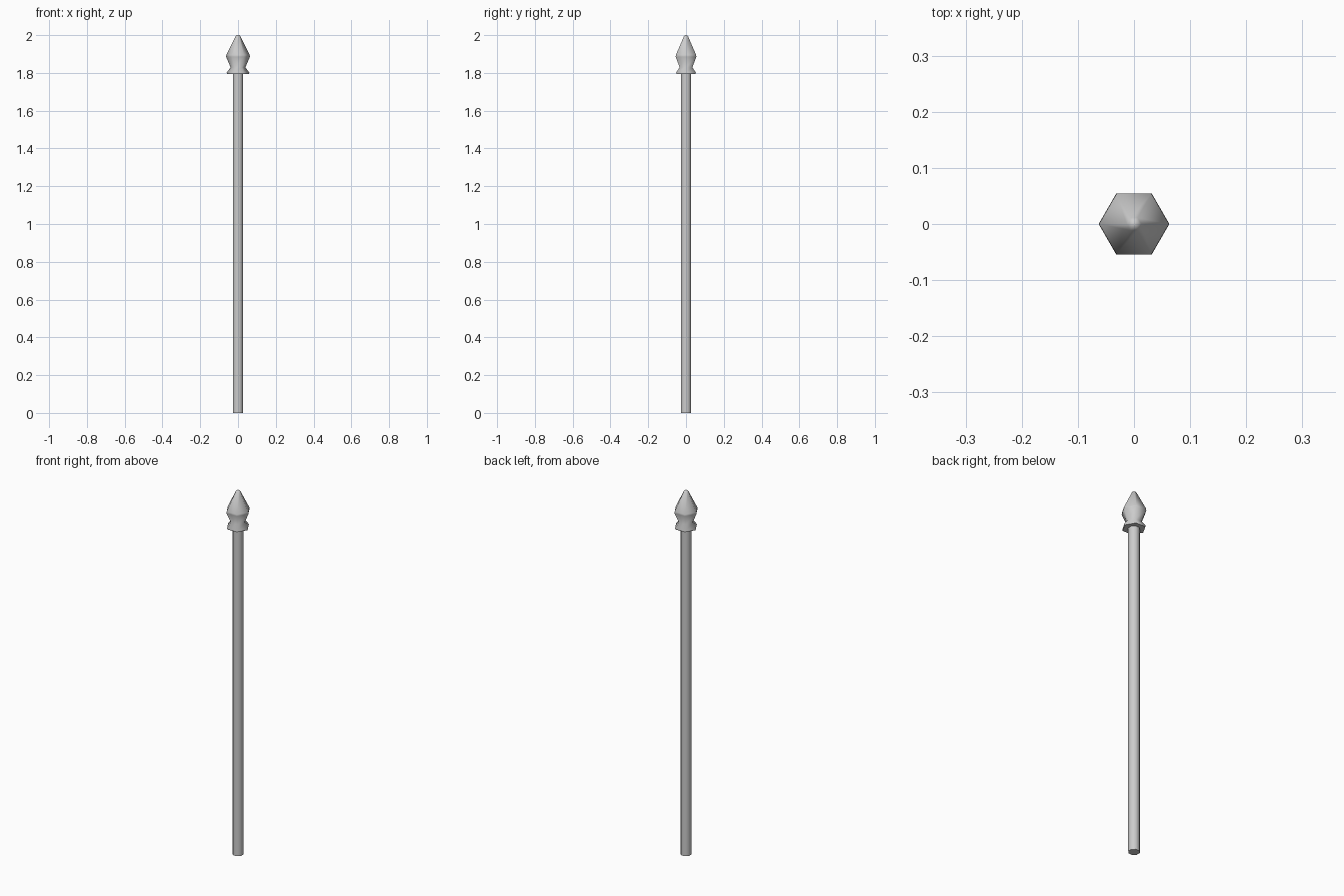
import bpy, bmesh
from math import cos, sin, tau, radians

if "Cube" in bpy.data.objects:
    bpy.data.objects.remove(bpy.data.objects["Cube"])


def lathe(name, profile, sides, turn=0.0, angle=60):
    """Spin (radius, z) points into a capped solid with a few sides."""
    bm = bmesh.new()
    rings = [[bm.verts.new((r * cos(turn + tau * i / sides),
                            r * sin(turn + tau * i / sides), z))
              for i in range(sides)] for r, z in profile]
    for a, b in zip(rings, rings[1:]):
        for i in range(sides):
            j = (i + 1) % sides
            bm.faces.new((a[i], a[j], b[j], b[i]))
    bm.faces.new(rings[0][::-1])
    bm.faces.new(rings[-1])
    mesh = bpy.data.meshes.new(name)
    bm.to_mesh(mesh)
    bm.free()
    obj = bpy.data.objects.new(name, mesh)
    bpy.context.collection.objects.link(obj)
    bpy.ops.object.select_all(action='DESELECT')
    obj.select_set(True)
    bpy.context.view_layer.objects.active = obj
    bpy.ops.object.shade_smooth_by_angle(angle=radians(angle))
    return obj


# straight post
lathe("post", [(0.029, 0.0), (0.029, 1.80)], 8, tau / 16)

# spear-shaped finial with flared collar
lathe("finial", [(0.058, 1.795), (0.060, 1.802), (0.039, 1.829),
                 (0.063, 1.885), (0.062, 1.895), (0.013, 1.993),
                 (0.006, 2.0)], 6, angle=65)
